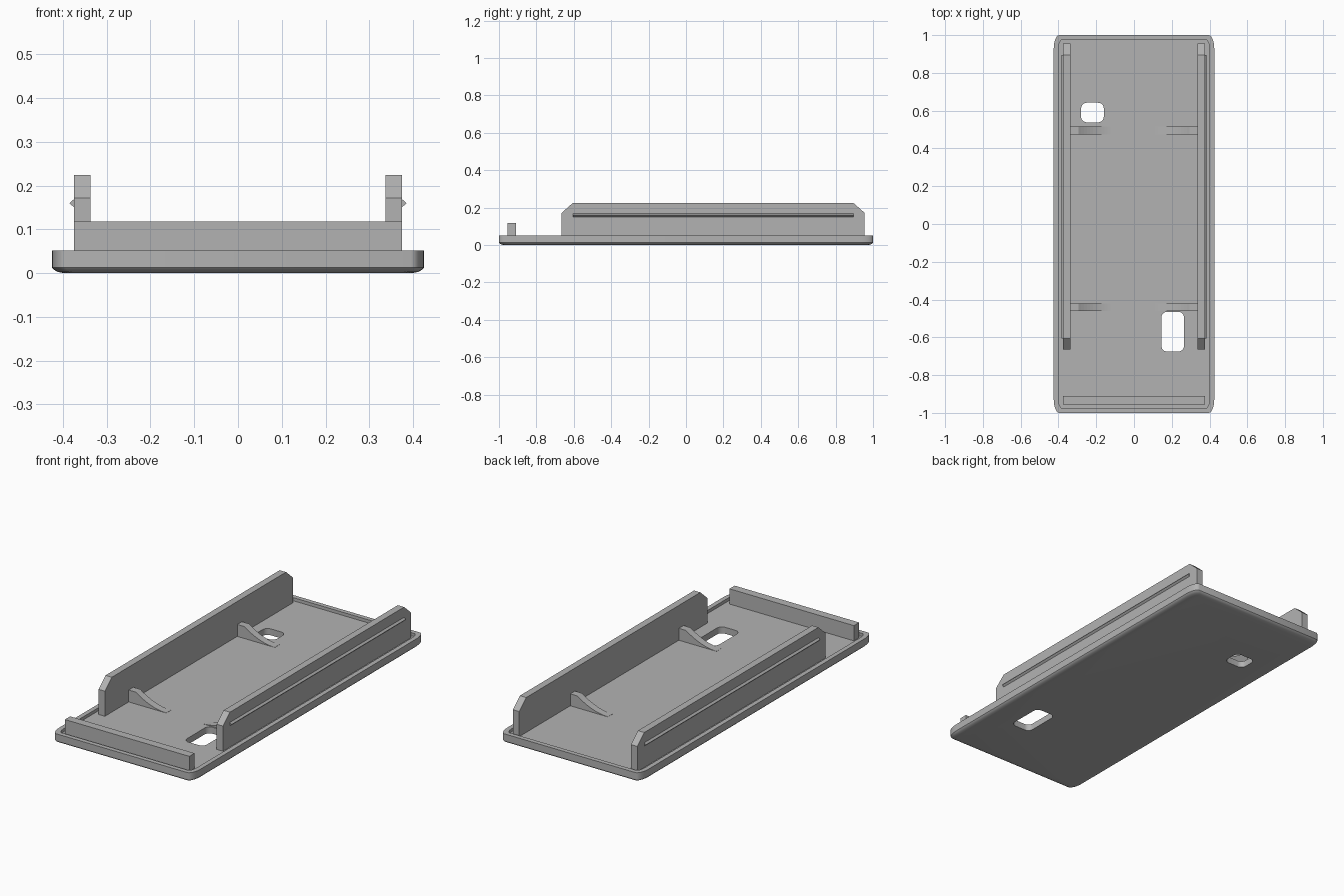
import bpy, bmesh, math

if "Cube" in bpy.data.objects:
    bpy.data.objects.remove(bpy.data.objects["Cube"], do_unlink=True)

grey = bpy.data.materials.new("light_grey")
grey.use_nodes = True
colour = (0.45, 0.45, 0.45, 1)
grey.diffuse_color = colour
grey.node_tree.nodes["Principled BSDF"].inputs["Base Color"].default_value = colour

FLOOR, RIM = 0.035, 0.052


def finish(name, bm):
    bmesh.ops.recalc_face_normals(bm, faces=bm.faces)
    mesh = bpy.data.meshes.new(name)
    bm.to_mesh(mesh)
    bm.free()
    mesh.materials.append(grey)
    obj = bpy.data.objects.new(name, mesh)
    bpy.context.scene.collection.objects.link(obj)
    return obj


def rounded_rect(hx, hy, rx, ry, z, cx=0, cy=0, steps=6):
    pts = []
    for quarter, (sx, sy) in enumerate([(1, 1), (-1, 1), (-1, -1), (1, -1)]):
        for i in range(steps + 1):
            a = (quarter + i / steps) * math.pi / 2
            pts.append((cx + sx * (hx - rx) + rx * math.cos(a),
                        cy + sy * (hy - ry) + ry * math.sin(a), z))
    return pts


def loft(name, rings):
    """Skin a stack of equal rings and cap both ends."""
    bm = bmesh.new()
    loops = [[bm.verts.new(p) for p in ring] for ring in rings]
    n = len(loops[0])
    for a, b in zip(loops, loops[1:]):
        for i in range(n):
            j = (i + 1) % n
            bm.faces.new((a[i], a[j], b[j], b[i]))
    bm.faces.new(loops[0])
    bm.faces.new(loops[-1])
    return finish(name, bm)


def prism_x(name, profile, x0, x1):
    return loft(name, [[(x, y, z) for y, z in profile] for x in (x0, x1)])


def prism_y(name, profile, y0, y1):
    return loft(name, [[(x, y, z) for x, z in profile] for y in (y0, y1)])


# Shallow tray with a raised rim and rounded underside
outer = [(0, RIM), (0, 0.013), (0.004, 0.008), (0.013, 0.003), (0.028, 0)]
rings = [rounded_rect(0.40, 0.975, 0.02, 0.05, z) for z in (FLOOR, RIM)]
rings += [rounded_rect(0.425 - d, 1 - d, 0.03, 0.07, z) for d, z in outer]
tray = loft("tray", rings)

# Two rounded openings through the floor
openings = {"small_opening": (-0.22, 0.59, 0.06, 0.052),
            "large_opening": (0.205, -0.57, 0.06, 0.105)}
for name, (cx, cy, hx, hy) in openings.items():
    cutter = loft(name, [rounded_rect(hx, hy, 0.03, 0.03, z, cx, cy)
                         for z in (-0.1, 0.1)])
    cutter.hide_render = True
    mod = tray.modifiers.new(name, 'BOOLEAN')
    mod.operation = 'DIFFERENCE'
    mod.solver = 'EXACT'
    mod.object = cutter
    bpy.context.view_layer.objects.active = tray
    bpy.ops.object.modifier_apply(modifier=mod.name)
    bpy.data.objects.remove(cutter, do_unlink=True)

bpy.ops.object.select_all(action='DESELECT')
tray.select_set(True)
bpy.context.view_layer.objects.active = tray
bpy.ops.object.shade_smooth_by_angle(angle=math.radians(35))

# Low lip across the front
prism_x("front_lip", [(-0.955, 0.02), (-0.91, 0.02), (-0.91, 0.118), (-0.955, 0.118)],
        -0.375, 0.375)

# Side walls with clip ridges and curved ribs, mirrored left and right
wall = [(-0.665, 0.02), (0.955, 0.02), (0.955, 0.172),
        (0.895, 0.225), (-0.605, 0.225), (-0.665, 0.172)]
for side, s in (("left", 1), ("right", -1)):
    prism_x(side + "_wall", wall, s * 0.337, s * 0.375)
    prism_y(side + "_clip_ridge",
            [(s * 0.37, 0.174), (s * 0.385, 0.16), (s * 0.37, 0.146)], -0.605, 0.895)
    rib = [(s * 0.11, 0.02), (s * 0.345, 0.02), (s * 0.345, FLOOR + 0.065)]
    for i in range(13):
        t = 1 - i / 12
        rib.append((s * (0.11 + 0.185 * t), FLOOR + 0.001 + 0.064 * t * t))
    for place, y in (("front", -0.44), ("back", 0.495)):
        prism_y(f"{side}_{place}_rib", rib, y - 0.02, y + 0.02)
